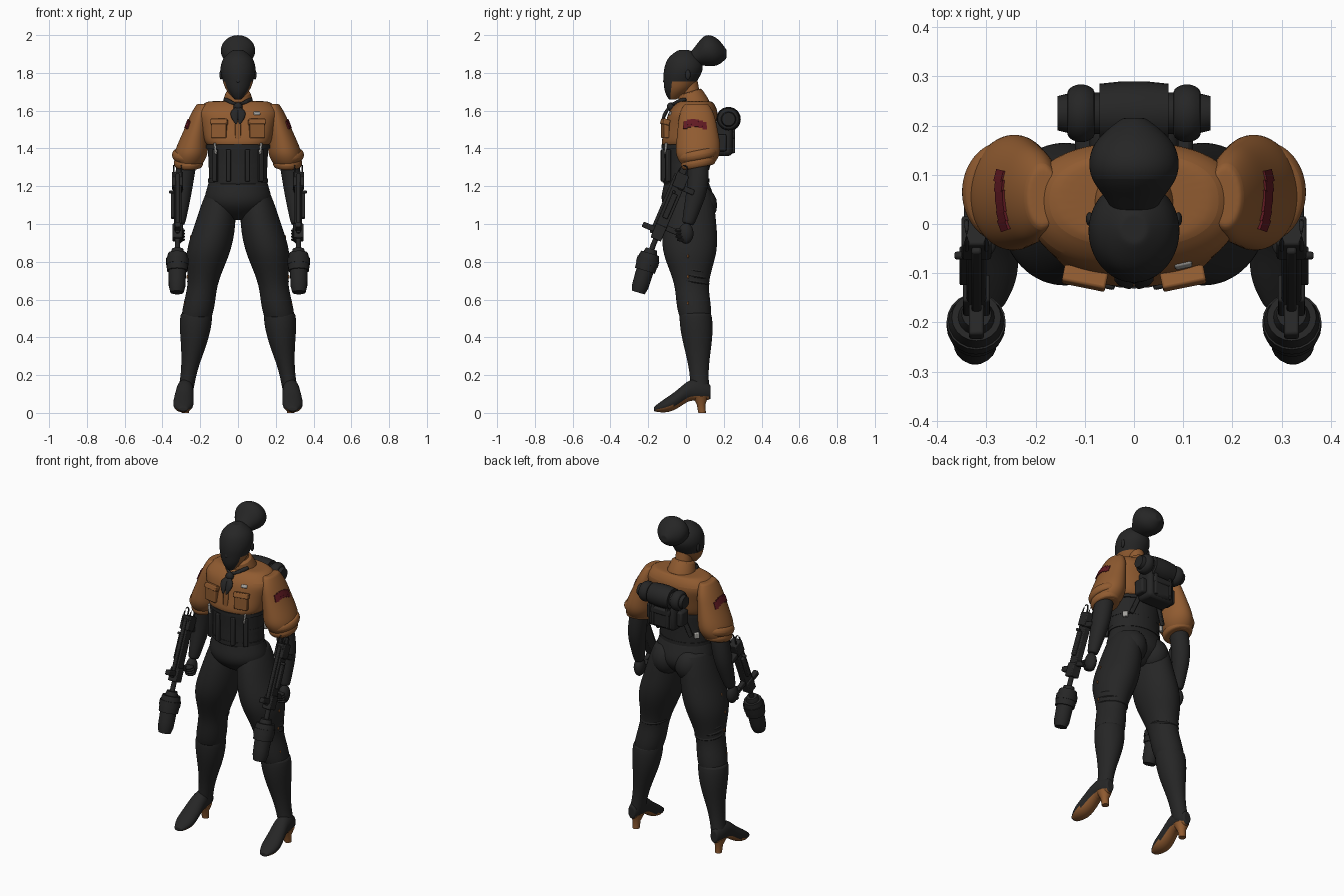
import bpy, bmesh, math
from mathutils import Vector, Euler

if "Cube" in bpy.data.objects:
    bpy.data.objects.remove(bpy.data.objects["Cube"])

X, Y, Z = Vector((1, 0, 0)), Vector((0, 1, 0)), Vector((0, 0, 1))
parts = []


def material(name, *rgb):
    mat = bpy.data.materials.new(name)
    mat.use_nodes = True
    mat.diffuse_color = (*rgb, 1)
    mat.node_tree.nodes["Principled BSDF"].inputs["Base Color"].default_value = (*rgb, 1)
    return mat


black = material("charcoal", 0.019, 0.019, 0.019)
brown = material("tan brown", 0.28, 0.105, 0.03)
red = material("patch red", 0.12, 0.01, 0.016)
silver = material("silver", 0.36, 0.35, 0.33)


def finish(name, bm, mats, mirror, rule=None):
    """Turn a bmesh into a named object with materials and optional mirroring."""
    bmesh.ops.recalc_face_normals(bm, faces=bm.faces)
    if rule:
        for face in bm.faces:
            face.normal_update()
            face.material_index = int(rule(face.calc_center_median(), face.normal))
    mesh = bpy.data.meshes.new(name)
    bm.to_mesh(mesh)
    bm.free()
    for mat in mats:
        mesh.materials.append(mat)
    obj = bpy.data.objects.new(name, mesh)
    bpy.context.collection.objects.link(obj)
    if mirror:
        obj.modifiers.new("Mirror", "MIRROR").use_mirror_merge = False
    parts.append(obj)
    return obj


def point_on(path, share):
    """Point at a share of the length of a polyline."""
    lengths = [(b - a).length for a, b in zip(path, path[1:])]
    left = share * sum(lengths)
    for a, b, length in zip(path, path[1:], lengths):
        if left <= length:
            return a.lerp(b, left / length)
        left -= length
    return path[-1].copy()


def loft(name, path, radii, *mats, depth=(1, 1), axis=None, mirror=False, smooth=2, seg=20, power=2, rule=None):
    """Skin ellipses spaced evenly along a path; depth is their proportion at start and end."""
    path = [Vector(p) for p in path]
    last = len(radii) - 1
    rings = [(i / last, radius) for i, radius in enumerate(radii)]
    rings = [(0, radii[0] * 0.8)] + rings + [(1, radii[-1] * 0.8)]
    bm = bmesh.new()
    loops = []
    for share, radius in rings:
        before, after = max(share - 0.1, 0), min(share + 0.1, 1)
        t = axis or (point_on(path, after) - point_on(path, before)).normalized()
        u = (Z if abs(t.y) > 0.8 else Y).cross(t).normalized()
        v = t.cross(u) * (depth[0] + (depth[1] - depth[0]) * share)
        loop = []
        for k in range(seg):
            c, s = math.cos(math.tau * k / seg), math.sin(math.tau * k / seg)
            a = math.copysign(abs(c) ** (2 / power), c) * radius
            b = math.copysign(abs(s) ** (2 / power), s) * radius
            loop.append(bm.verts.new(point_on(path, share) + u * a + v * b))
        loops.append(loop)
    for low, high in zip(loops, loops[1:]):
        for k in range(seg):
            n = (k + 1) % seg
            bm.faces.new((low[k], low[n], high[n], high[k]))
    bm.faces.new(loops[0])
    bm.faces.new(loops[-1])
    obj = finish(name, bm, mats, mirror, rule)
    if smooth:
        sub = obj.modifiers.new("Smooth", "SUBSURF")
        sub.levels = sub.render_levels = smooth


def box(name, centre, size, mat, mirror=True, rot=(0, 0, 0), bevel=0.005):
    bm = bmesh.new()
    bmesh.ops.create_cube(bm, size=1)
    turn = Euler(rot).to_matrix()
    for vert in bm.verts:
        vert.co = Vector(centre) + turn @ Vector(a * b for a, b in zip(vert.co, size))
    obj = finish(name, bm, [mat], mirror)
    if bevel:
        mod = obj.modifiers.new("Bevel", "BEVEL")
        mod.width, mod.segments = bevel, 2


def ball(name, centre, size, mat, mirror=True):
    bm = bmesh.new()
    bmesh.ops.create_uvsphere(bm, u_segments=16, v_segments=10, radius=1)
    for vert in bm.verts:
        vert.co = Vector(centre) + Vector(a * b for a, b in zip(vert.co, size))
    finish(name, bm, [mat], mirror)


# Hips and trouser legs
loft("hips", [(0, 0, 1.25), (0, 0.02, 1.02)], (0.15, 0.165, 0.185, 0.16, 0.06), black, depth=(0.74, 0.85), axis=Z)
ball("buttock", (0.078, 0.07, 1.1), (0.085, 0.095, 0.1), black)
leg = [(0.09, 0.03, 1.18), (0.12, 0.02, 1), (0.165, 0.02, 0.82), (0.19, 0.03, 0.66), (0.22, 0.05, 0.5)]
loft("trouser_leg", leg, (0.075, 0.095, 0.107, 0.118, 0.117, 0.095, 0.077, 0.085, 0.083), black,
     depth=(1.4, 1.05), axis=Z, mirror=True)
for z in (0.68, 0.71, 0.74):
    loft("knee_fold", [(0.185, 0.03, z), (0.185, 0.035, z + 0.03)], (0.075, 0.09, 0.08), black,
         depth=(1.1, 1.1), mirror=True, smooth=1)
for x, z in ((0.25, 0.93), (0.275, 0.83), (0.268, 0.72), (0.28, 0.58)):
    ball("side_stud", (x, 0.01, z), (0.005, 0.005, 0.01), brown)

# Boots with heels
loft("boot_shaft", [(0.22, 0.05, 0.53), (0.23, 0.06, 0.38), (0.28, 0.075, 0.1)],
     (0.088, 0.084, 0.068, 0.05, 0.04, 0.042), black, depth=(1, 1.25), axis=Z, mirror=True)
loft("boot_foot", [(0.28, 0.13, 0.11), (0.28, 0.03, 0.13), (0.29, -0.08, 0.047), (0.29, -0.17, 0.02)],
     (0.025, 0.043, 0.045, 0.05, 0.055, 0.054, 0.025), black, brown, depth=(1.6, 0.5), axis=-Y, mirror=True,
     rule=lambda c, n: n.z < -0.45 and c.y < 0.12)
loft("boot_heel", [(0.28, 0.085, 0), (0.28, 0.075, 0.09)], (0.02, 0.023, 0.043), brown, axis=Z,
     mirror=True, smooth=0)

# Corset with bands and hanging tools
loft("corset", [(0, 0, 1.2), (0, 0, 1.45)], (0.16, 0.155, 0.16, 0.17), black, depth=(0.78, 0.78))
for z, radius in ((1.22, 0.16), (1.3, 0.157), (1.4, 0.17)):
    loft("corset_band", [(0, 0, z), (0, 0, z + 0.02)], (radius, radius), black, depth=(0.77, 0.77), smooth=0, seg=32)
for x, y, turn in ((0.05, -0.12, 0.2), (0.12, -0.095, 0.5)):
    box("corset_tool", (x, y, 1.31), (0.025, 0.025, 0.17), black, rot=(0, 0, turn))
box("corset_clip", (0.12, -0.107, 1.4), (0.012, 0.015, 0.06), silver, rot=(0, 0.15, 0.5))
box("hip_buckle", (0.13, 0.08, 1.29), (0.03, 0.02, 0.035), silver, rot=(0, 0, -0.8))

# Shirt, collar and pockets
loft("shirt", [(0, 0, 1.415), (0, 0.025, 1.53), (0, 0.05, 1.65)], (0.17, 0.185, 0.195, 0.21, 0.222, 0.17), brown,
     depth=(0.78, 0.54), axis=Z, power=2.4, seg=28)
loft("collar", [(0, 0.045, 1.62), (0, 0.02, 1.7)], (0.09, 0.077, 0.066), brown, smooth=1)
box("placket", (0, -0.118, 1.49), (0.03, 0.015, 0.11), brown, mirror=False)
box("chest_pocket", (0.1, -0.11, 1.5), (0.08, 0.03, 0.09), brown, rot=(0, 0, 0.2))
box("pocket_flap", (0.1, -0.11, 1.54), (0.09, 0.035, 0.03), brown, rot=(-0.3, 0, 0.2))
box("badge", (0.1, -0.082, 1.585), (0.036, 0.012, 0.02), silver, mirror=False, rot=(-0.6, 0, 0.2))

# Sleeves, rolled cuffs and arched patches
loft("sleeve", [(0.185, 0.055, 1.635), (0.24, 0.065, 1.42), (0.26, 0.06, 1.31)],
     (0.035, 0.053, 0.062, 0.072, 0.083, 0.092, 0.07), brown, depth=(1.9, 1.2), axis=Z, mirror=True)
for z, radius in ((1.34, 0.092), (1.3, 0.082)):
    loft("sleeve_cuff", [(0.262, 0.07, z), (0.262, 0.06, z + 0.05)], (radius - 0.01, radius, radius - 0.01), brown,
         depth=(1.2, 1.2), mirror=True)
for i in range(6):
    angle = -0.6 + 0.2 * i
    lift = 0.018 * math.sin(math.pi * (i + 0.8) / 6)
    box("sleeve_patch", (0.213 + 0.06 * math.cos(angle) - lift * 0.4, 0.057 + 0.1 * math.sin(angle), 1.515 + lift),
        (0.018, 0.025, 0.042), red, rot=(0, -0.36, angle * 0.6), bevel=0)

# Arms and gloved hands
loft("arm", [(0.26, 0.06, 1.38), (0.29, 0.07, 1.22), (0.31, 0.01, 1)], (0.052, 0.052, 0.052, 0.042, 0.03), black,
     depth=(1.1, 1.1), mirror=True)
ball("hand", (0.315, 0, 0.95), (0.03, 0.04, 0.055), black)
for i in range(4):
    ball("finger", (0.31, -0.04 + 0.007 * i, 0.965 - 0.016 * i), (0.03, 0.03, 0.011), black)

# Neck, masked head and hair
loft("neck", [(0, 0.04, 1.6), (0, 0.01, 1.8)], (0.055, 0.046, 0.046), brown, axis=Z)
loft("head", [(0, -0.07, 1.66), (0, -0.04, 1.72), (0, -0.01, 1.83), (0, -0.01, 1.92)],
     (0.02, 0.05, 0.07, 0.08, 0.09, 0.095, 0.09, 0.075, 0.03), black, brown, depth=(1.1, 1.1), axis=Z, seg=24,
     rule=lambda c, n: c.z < 1.76 and c.y > -0.08 and n.y > -0.45)
loft("nose", [(0, -0.1, 1.8), (0, -0.112, 1.75)], (0.007, 0.013, 0.01), black, axis=Z, mirror=False, smooth=1)
ball("ear", (0.09, 0.01, 1.79), (0.008, 0.014, 0.026), black)
loft("hair_bun", [(0, 0.02, 1.87), (0, 0.1, 1.925), (0, 0.215, 1.9)], (0.04, 0.06, 0.09, 0.095, 0.08, 0.025), black,
     depth=(0.9, 0.9), axis=Y)

# Neckerchief
ball("scarf_knot", (0, -0.08, 1.62), (0.024, 0.022, 0.024), black, mirror=False)
loft("scarf_band", [(0, -0.075, 1.63), (0.04, -0.055, 1.645), (0.07, 0, 1.66)], (0.015, 0.015, 0.01), black,
     mirror=True, smooth=1)
loft("scarf_tail", [(0, -0.09, 1.62), (0.025, -0.11, 1.59), (0.01, -0.13, 1.53)], (0.012, 0.024, 0.02, 0.005), black,
     depth=(0.5, 0.5), axis=Z, mirror=True, smooth=1)

# Backpack with bedroll
box("pack_body", (0, 0.19, 1.45), (0.18, 0.11, 0.18), black, mirror=False, bevel=0.02)
box("pack_pocket", (0, 0.23, 1.42), (0.12, 0.05, 0.1), black, mirror=False, bevel=0.015)
box("pack_flap", (0, 0.23, 1.47), (0.13, 0.06, 0.04), black, mirror=False, bevel=0.01)
box("pack_strap", (0.05, 0.24, 1.44), (0.02, 0.04, 0.13), black)
box("side_pouch", (0.1, 0.18, 1.43), (0.04, 0.07, 0.09), black, bevel=0.01)
box("waist_strap", (0.09, 0.12, 1.35), (0.025, 0.02, 0.13), black, rot=(0, -0.4, -0.3))
loft("bedroll_middle", [(-0.07, 0.225, 1.555), (0.07, 0.225, 1.555)], (0.06, 0.065, 0.065, 0.06), black,
     smooth=0, seg=24)
loft("bedroll_cap", [(-0.155, 0.225, 1.555), (0.155, 0.225, 1.555)], [0.035] + [0.042] * 10 + [0.035], black,
     smooth=0, seg=24)
loft("bedroll_end", [(0.08, 0.225, 1.555), (0.135, 0.225, 1.555)], (0.05, 0.06, 0.06, 0.05), black,
     mirror=True, smooth=1, seg=24)

# Forearm guns: placed by share of the tilted body, distance ahead of it and distance outward
top, along = Vector((0.32, -0.01, 1.27)), Vector((0, -0.15, -0.35))
ahead = X.cross(along).normalized()
ahead = -ahead if ahead.y > 0 else ahead
tilt = (-math.atan2(along.y, along.z) - math.pi, 0, 0)


def on_gun(share, front=0, side=0):
    return top + along * share + ahead * front + X * side


for name, share, front, side, size in (
        ("gun_receiver", 0.45, 0, 0, (0.04, 0.06, 0.31)),
        ("gun_rail", 0.5, 0.03, 0, (0.02, 0.03, 0.34)),
        ("gun_rear_block", 0.12, 0, 0, (0.06, 0.065, 0.08)),
        ("gun_side_plate", 0.5, 0, 0.025, (0.02, 0.03, 0.14)),
        ("gun_fore_block", 0.9, 0, 0, (0.055, 0.06, 0.08)),
        ("gun_magazine", 0.88, 0.06, 0, (0.03, 0.07, 0.03)),
        ("gun_lever", 0.3, 0.01, 0.03, (0.03, 0.015, 0.015)),
        ("gun_grip", 0.8, -0.06, 0, (0.025, 0.1, 0.03)),
        ("forearm_bracket", 0.2, -0.045, 0, (0.05, 0.09, 0.03))):
    box(name, on_gun(share, front, side), size, black, rot=tilt)
for side in (-0.02, 0.02):
    hook = [on_gun(share, front, side) for share, front in ((0.1, 0.03), (-0.1, 0.03), (-0.1, -0.01), (0.1, -0.01))]
    loft("gun_hook", hook, [0.005] * 8, black, mirror=True, smooth=1, seg=8)

# Canisters hang more steeply from the muzzle
muzzle, hang = on_gun(1.15), Vector((0.003, -0.07, -0.23))
loft("gun_barrel", [on_gun(0.9), muzzle, muzzle + hang * 0.2], (0.014, 0.014, 0.014), black, mirror=True, smooth=0)
for name, start, end, radii in (
        ("canister_collar", 0, 0.2, (0.03, 0.037, 0.037)),
        ("canister_drum", 0.1, 0.5, (0.05, 0.057, 0.057, 0.055)),
        ("canister_band", 0.22, 0.36, (0.06, 0.06)),
        ("canister_body", 0.45, 1, (0.046, 0.046, 0.045, 0.044, 0.035))):
    loft(name, [muzzle + hang * start, muzzle + hang * end], radii, black, mirror=True, smooth=0)

# Smooth shading with kept edges
bpy.ops.object.select_all(action="DESELECT")
for obj in parts:
    obj.select_set(True)
bpy.context.view_layer.objects.active = parts[0]
bpy.ops.object.shade_smooth_by_angle(angle=math.radians(40))
